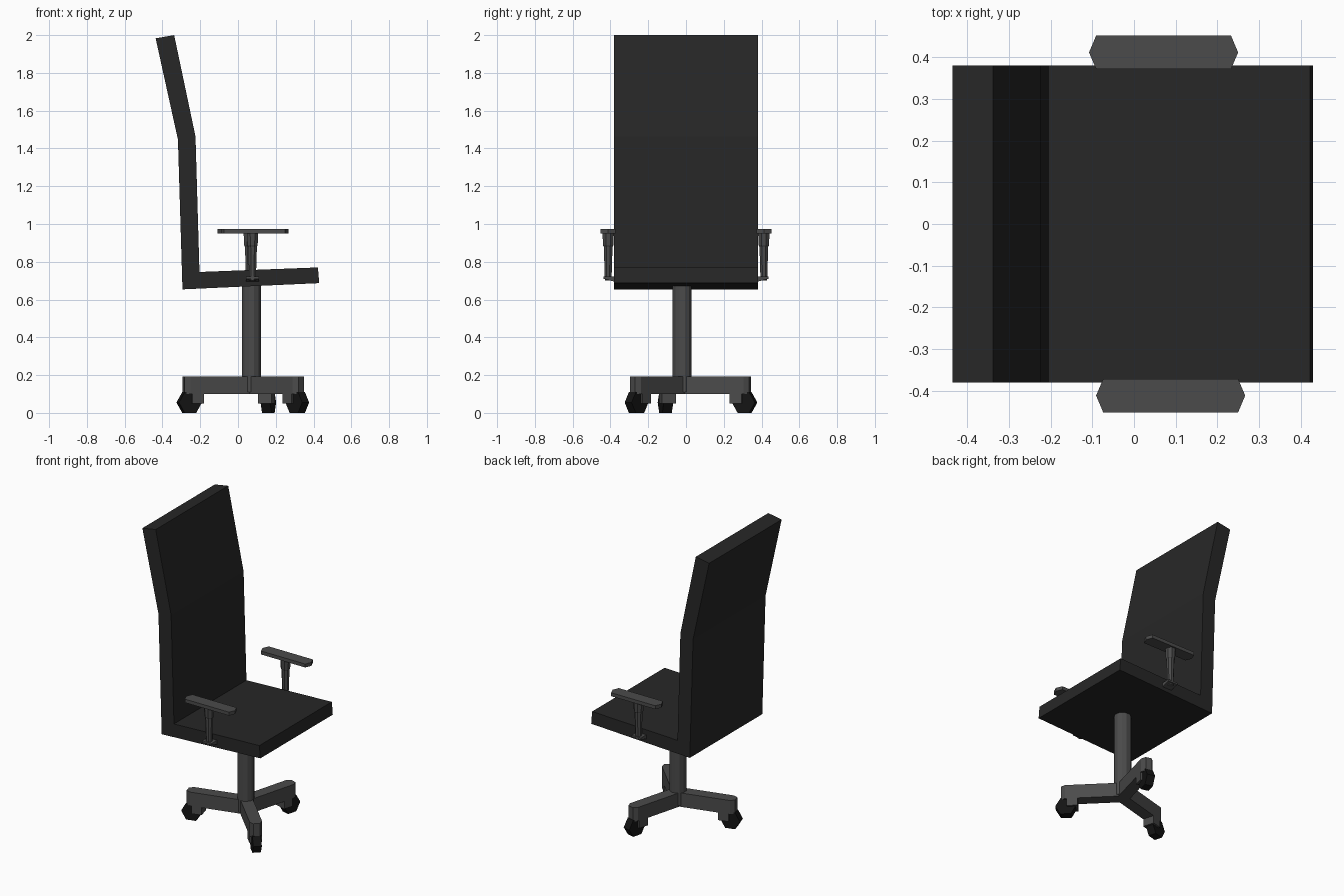
import bpy, bmesh, math
from mathutils import Matrix, Vector

if "Cube" in bpy.data.objects:
    bpy.data.objects.remove(bpy.data.objects["Cube"])


def material(name, v):
    m = bpy.data.materials.new(name)
    m.diffuse_color = (v, v, v, 1)
    m.use_nodes = True
    m.node_tree.nodes["Principled BSDF"].inputs["Base Color"].default_value = m.diffuse_color
    return m


FABRIC = material("dark_fabric", 0.02)
FRAME = material("grey_frame", 0.07)
RUBBER = material("black_rubber", 0.007)


def finish(name, bm, mat):
    bmesh.ops.recalc_face_normals(bm, faces=bm.faces)
    me = bpy.data.meshes.new(name)
    bm.to_mesh(me)
    bm.free()
    me.materials.append(mat)
    ob = bpy.data.objects.new(name, me)
    bpy.context.collection.objects.link(ob)
    return ob


def prism(name, pts, lift, mat, matrix=Matrix()):
    """Extrude a closed outline of 3D points along the lift vector."""
    bm = bmesh.new()
    face = bm.faces.new([bm.verts.new(p) for p in pts])
    ext = bmesh.ops.extrude_face_region(bm, geom=[face])
    verts = [v for v in ext["geom"] if isinstance(v, bmesh.types.BMVert)]
    bmesh.ops.translate(bm, verts=verts, vec=Vector(lift))
    bm.transform(matrix)
    return finish(name, bm, mat)


def tube(name, x, y, rings, sides, mat):
    """Capped column through (z, radius) rings."""
    bm = bmesh.new()
    loops = []
    for z, r in rings:
        loops.append([bm.verts.new((x + r * math.cos(math.tau * (i + .5) / sides),
                                    y + r * math.sin(math.tau * (i + .5) / sides), z))
                      for i in range(sides)])
    for a, b in zip(loops, loops[1:]):
        for i in range(sides):
            j = (i + 1) % sides
            bm.faces.new((a[i], a[j], b[j], b[i]))
    bm.faces.new(loops[0])
    bm.faces.new(loops[-1])
    return finish(name, bm, mat)


# Seat and backrest: one bent slab
profile = [(-.294, .654), (.43, .687), (.423, .77), (-.204, .746),
           (-.225, 1.463), (-.338, 2.0), (-.436, 1.983), (-.318, 1.447)]
prism("seat_and_back", [(x, -.38, z) for x, z in profile], (0, .76, 0), FABRIC)

# Centre column
CX, CY = .072, -.02
tube("centre_column", CX, CY, [(.11, .052), (.71, .052)], 12, FRAME)

# Three legs with chamfered tips, feet and hexagonal wheels
w = .038
for n, deg in enumerate((75, 195, 315), 1):
    place = Matrix.Translation((CX, CY, 0)) @ Matrix.Rotation(math.radians(deg), 4, 'Z')
    outline = [(0, -w), (.345, -w), (.372, -.02), (.372, .02), (.345, w), (0, w)]
    prism(f"leg_{n}", [(x, y, .10) for x, y in outline], (0, 0, .092), FRAME, place)
    prism(f"foot_{n}", [(.27, -w, .05), (.335, -w, .05), (.335, w, .05), (.27, w, .05)],
          (0, 0, .07), FRAME, place)
    hexagon = [(.342 + .063 * math.cos(k * math.pi / 3), -.026,
                .055 + .063 * math.sin(k * math.pi / 3)) for k in range(6)]
    prism(f"wheel_{n}", hexagon, (0, .052, 0), RUBBER, place)

# Armrests: pad, tapered post and bracket on each side
for side, s, px in (("front", -1, .088), ("rear", 1, .071)):
    y = s * .412
    pad = [(-.162, -.04), (.162, -.04), (.179, 0), (.162, .04), (-.162, .04), (-.179, 0)]
    prism(f"{side}_arm_pad", [(px + a, y + b, .95) for a, b in pad], (0, 0, .023), FRAME)
    x = px - .011
    tube(f"{side}_arm_post", x, y,
         [(.70, .019), (.88, .025), (.885, .029), (.955, .033)], 8, FRAME)
    prism(f"{side}_arm_bracket",
          [(x - .035, s * .36, .695), (x - .035, s * .38, .695), (x - .035, s * .436, .71),
           (x - .035, s * .436, .722), (x - .035, s * .36, .722)], (.07, 0, 0), FRAME)
